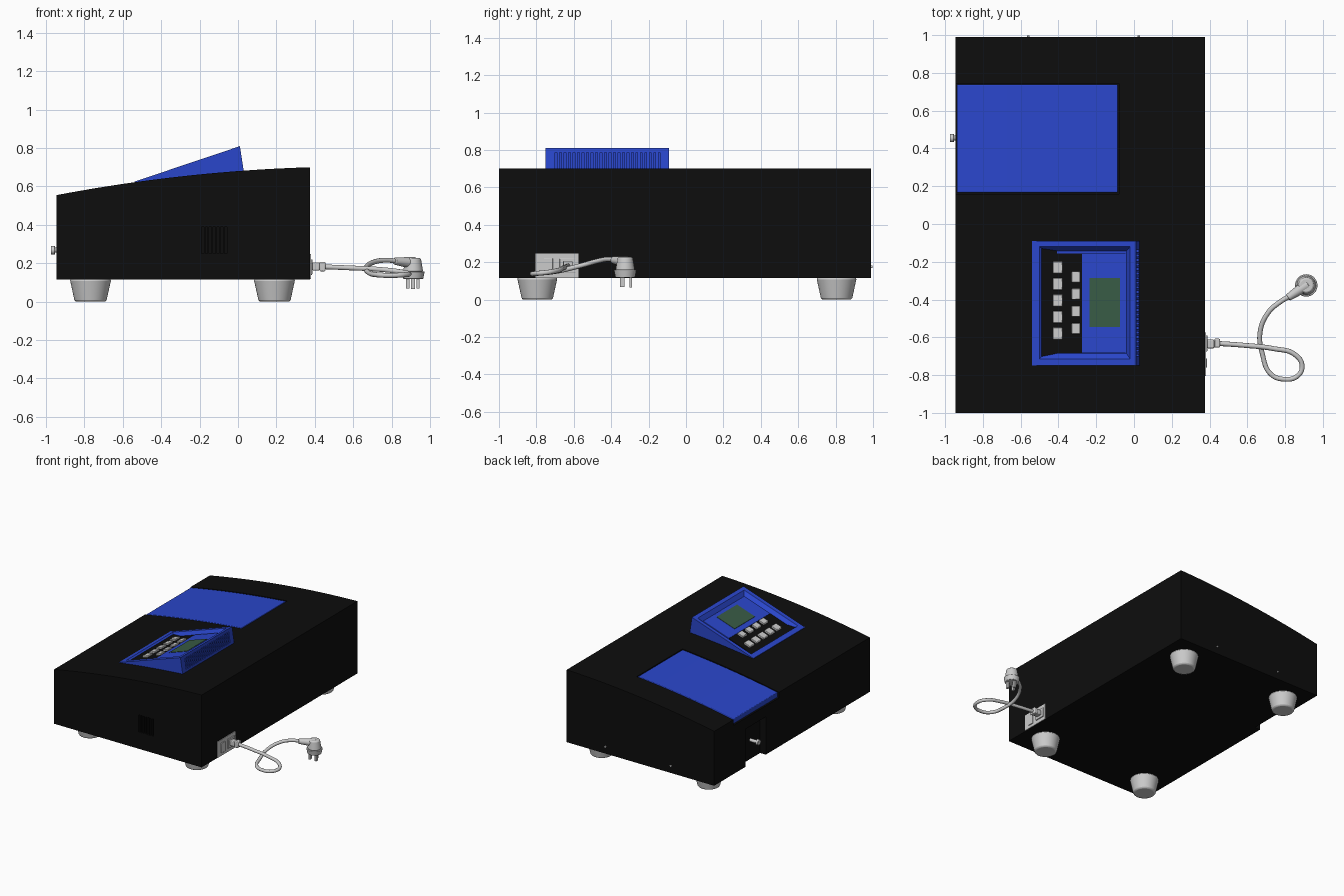
import bpy, bmesh
from math import radians
from mathutils import Vector

if "Cube" in bpy.data.objects:
    bpy.data.objects.remove(bpy.data.objects["Cube"])


def mat(name, rgb):
    m = bpy.data.materials.new(name)
    m.diffuse_color = (*rgb, 1)
    m.use_nodes = True
    m.node_tree.nodes["Principled BSDF"].inputs["Base Color"].default_value = m.diffuse_color
    return m


BLACK = mat("black", (0.004, 0.004, 0.004))
BLUE = mat("blue", (0.023, 0.062, 0.6))
GREEN = mat("screen_green", (0.04, 0.105, 0.06))


def finish(name, bm, material=None, bevel=0):
    bmesh.ops.recalc_face_normals(bm, faces=bm.faces)
    me = bpy.data.meshes.new(name)
    bm.to_mesh(me)
    bm.free()
    ob = bpy.data.objects.new(name, me)
    bpy.context.collection.objects.link(ob)
    if material:
        me.materials.append(material)
    if bevel:
        b = ob.modifiers.new("bevel", 'BEVEL')
        b.width, b.segments, b.limit_method = bevel, 2, 'ANGLE'
    smooth(ob)
    return ob


def smooth(ob):
    bpy.ops.object.select_all(action='DESELECT')
    ob.select_set(True)
    bpy.context.view_layer.objects.active = ob
    bpy.ops.object.shade_smooth_by_angle(angle=radians(30))


def prism(name, profile, y0, y1, material=None, bevel=0):
    """Extrude an xz profile along y."""
    bm = bmesh.new()
    f = bm.faces.new([bm.verts.new((x, y0, z)) for x, z in profile])
    ext = bmesh.ops.extrude_face_region(bm, geom=[f])
    vs = [v for v in ext["geom"] if isinstance(v, bmesh.types.BMVert)]
    bmesh.ops.translate(bm, verts=vs, vec=(0, y1 - y0, 0))
    return finish(name, bm, material, bevel)


def boxes(name, spans, material=None, bevel=0):
    """One mesh of boxes, each given as x0, x1, y0, y1, z0, z1."""
    bm = bmesh.new()
    for x0, x1, y0, y1, z0, z1 in spans:
        vs = bmesh.ops.create_cube(bm, size=1)["verts"]
        bmesh.ops.scale(bm, verts=vs, vec=(x1 - x0, y1 - y0, z1 - z0))
        bmesh.ops.translate(bm, verts=vs, vec=((x0 + x1) / 2, (y0 + y1) / 2, (z0 + z1) / 2))
    return finish(name, bm, material, bevel)


def tube(name, a, b, r1, r2, seg=32, material=None, bevel=0):
    """Cone or cylinder from point a to point b."""
    a, b = Vector(a), Vector(b)
    d = b - a
    bm = bmesh.new()
    vs = bmesh.ops.create_cone(bm, cap_ends=True, segments=seg, radius1=r1, radius2=r2, depth=d.length)["verts"]
    m = d.to_track_quat('Z', 'Y').to_matrix().to_4x4()
    m.translation = (a + b) / 2
    bmesh.ops.transform(bm, verts=vs, matrix=m)
    return finish(name, bm, material, bevel)


def cut(ob, cutter):
    mod = ob.modifiers.new("cut", 'BOOLEAN')
    mod.operation, mod.solver, mod.object = 'DIFFERENCE', 'EXACT', cutter
    cutter.hide_render = True
    bpy.context.view_layer.objects.active = ob
    bpy.ops.object.modifier_apply(modifier=mod.name)
    bpy.data.objects.remove(cutter)


def roof(x):
    t = (0.375 - x) / 1.32
    return 0.70 - 0.04 * t - 0.105 * t * t


def arc(x0, x1, off=0, n=24):
    return [(x0 + (x1 - x0) * i / n, roof(x0 + (x1 - x0) * i / n) + off) for i in range(n + 1)]


# Main housing with curved roof
body = prism("housing", [(0.375, 0.115), (-0.945, 0.115)] + arc(-0.945, 0.375), -1, 0.99, BLACK)
cut(body, prism("lid_cutter", arc(-1.0, -0.08, -0.045) + [(-0.08, 0.9), (-1.0, 0.9)], 0.16, 0.745))
cut(body, boxes("pull_recess_cutter", [(-1, -0.895, 0.33, 0.59, 0.05, 0.42)]))
cut(body, boxes("vent_cutter", [(-0.19 + i * 0.02, -0.178 + i * 0.02, -1.05, -0.97, 0.25, 0.39)
                                for i in range(7)]))
smooth(body)

# Sample lid, flush with the roof
prism("lid", arc(-0.938, -0.086, -0.042) + arc(-0.086, -0.938), 0.167, 0.738, BLUE, 0.004)

# Pull knob in the left recess
tube("knob_stem", (-0.89, 0.455, 0.268), (-0.955, 0.455, 0.268), 0.013, 0.013)
tube("knob_head", (-0.953, 0.455, 0.268), (-0.975, 0.455, 0.268), 0.022, 0.022, bevel=0.003)

# Small pins on the back face
for i, x in enumerate((-0.56, 0.025)):
    tube(f"back_pin_{i}", (x, 0.98, 0.175), (x, 0.998, 0.175), 0.007, 0.007, 12)

# Feet
for i, x in enumerate((-0.768, 0.19)):
    for j, y in enumerate((-0.795, 0.805)):
        tube(f"foot_{i}_{j}", (x, y, 0), (x, y, 0.118), 0.082, 0.108, 40, None, 0.01)


# Wedge console with a recessed sloping face
def slope(x):
    return 0.625 + 0.336 * (x + 0.54)


def loop(bm, x0, x1, y0, y1, z):
    return [bm.verts.new((x, y, z(x))) for x, y in ((x0, y0), (x1, y0), (x1, y1), (x0, y1))]


bm = bmesh.new()
loops = [loop(bm, -0.54, 0.042, -0.75, -0.09, lambda x: 0.60),
         loop(bm, -0.54, 0.01, -0.75, -0.09, slope),
         loop(bm, -0.50, -0.02, -0.715, -0.12, slope),
         loop(bm, -0.475, -0.04, -0.685, -0.142, lambda x: slope(x) - 0.03)]
for a, b in zip(loops, loops[1:]):
    for k in range(4):
        bm.faces.new((a[k], a[(k + 1) % 4], b[(k + 1) % 4], b[k]))
bm.faces.new(loops[0])
bm.faces.new(loops[-1])
console = finish("console", bm, BLUE)
cut(console, boxes("console_vent_cutter", [(-0.004, 0.08, -0.70 + i * 0.024, -0.69 + i * 0.024, 0.70, 0.787)
                                           for i in range(24)]))
smooth(console)


def on_slope(name, x0, x1, y0, y1, h0, h1, material=None, bevel=0):
    prism(name, [(x0, slope(x0) + h0), (x1, slope(x1) + h0), (x1, slope(x1) + h1), (x0, slope(x0) + h1)],
          y0, y1, material, bevel)


# Keypad, buttons and screen
on_slope("keypad_plate", -0.474, -0.275, -0.684, -0.155, -0.035, -0.024, BLACK)
on_slope("display_panel", -0.275, -0.045, -0.68, -0.155, -0.035, -0.022, BLUE)
on_slope("screen", -0.235, -0.075, -0.545, -0.285, -0.03, -0.019, GREEN)
for i in range(5):
    y = -0.23 - i * 0.0875
    on_slope(f"front_button_{i}", -0.43, -0.378, y - 0.031, y + 0.031, -0.03, -0.01, None, 0.003)
for i in range(4):
    y = -0.28 - i * 0.091
    on_slope(f"rear_button_{i}", -0.33, -0.285, y - 0.029, y + 0.029, -0.03, -0.01, None, 0.003)

# Power inlet plate with switch and connector
boxes("inlet_plate", [(0.37, 0.380, -0.805, -0.575, 0.117, 0.247)])
boxes("power_switch", [(0.378, 0.386, -0.76, -0.712, 0.14, 0.22)], None, 0.002)
boxes("inlet_socket", [(0.378, 0.388, -0.675, -0.59, 0.145, 0.22)], None, 0.002)
boxes("connector", [(0.386, 0.425, -0.658, -0.612, 0.163, 0.205),
                    (0.425, 0.455, -0.655, -0.607, 0.158, 0.207)], None, 0.005)

# Power cable
path = [(0.44, -0.632, 0.182), (0.58, -0.642, 0.176), (0.74, -0.66, 0.168), (0.85, -0.69, 0.155),
        (0.89, -0.75, 0.145), (0.865, -0.805, 0.14), (0.80, -0.822, 0.137), (0.725, -0.795, 0.14),
        (0.68, -0.69, 0.152), (0.668, -0.57, 0.18), (0.71, -0.47, 0.207), (0.77, -0.415, 0.216),
        (0.85, -0.368, 0.208)]
cu = bpy.data.curves.new("power_cable", 'CURVE')
cu.dimensions, cu.bevel_depth, cu.bevel_resolution, cu.use_fill_caps = '3D', 0.013, 3, True
sp = cu.splines.new('BEZIER')
sp.bezier_points.add(len(path) - 1)
for p, co in zip(sp.bezier_points, path):
    p.co = co
    p.handle_left_type = p.handle_right_type = 'AUTO'
bpy.context.collection.objects.link(bpy.data.objects.new("power_cable", cu))

# Mains plug
tube("plug_strain_relief", (0.815, -0.39, 0.212), (0.92, -0.32, 0.20), 0.019, 0.032, 20, None, 0.004)
tube("plug_cap", (0.912, -0.325, 0.155), (0.912, -0.325, 0.228), 0.052, 0.04, 32, None, 0.008)
tube("plug_base", (0.912, -0.325, 0.118), (0.912, -0.325, 0.158), 0.052, 0.06, 32, None, 0.004)
boxes("plug_prongs", [(0.876, 0.892, -0.352, -0.328, 0.068, 0.122),
                      (0.93, 0.946, -0.352, -0.328, 0.068, 0.122),
                      (0.90, 0.922, -0.302, -0.288, 0.065, 0.122)])
